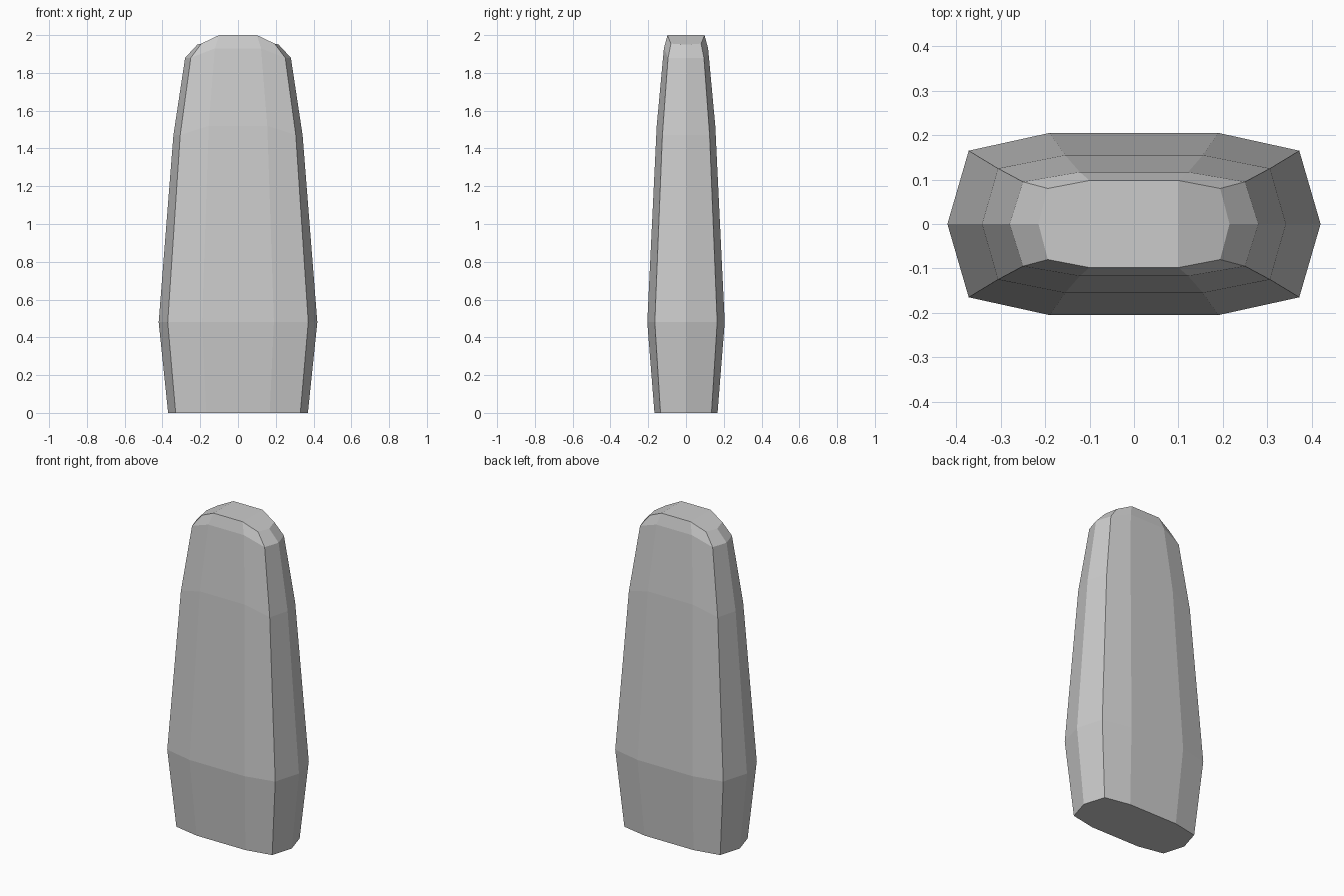
import bpy, bmesh

if "Cube" in bpy.data.objects:
    bpy.data.objects.remove(bpy.data.objects["Cube"])

# Quarter profile of each ring: side point, corner point, face point (x, y, z)
RINGS = [
    [(.37, 0, 0), (.33, .135, 0), (.168, .167, 0)],
    [(.42, 0, .48), (.372, .165, .48), (.19, .205, .48)],
    [(.342, 0, 1.47), (.306, .125, 1.47), (.155, .155, 1.52)],
    [(.28, 0, 1.88), (.25, .095, 1.88), (.122, .117, 1.93)],
    [(.215, 0, 1.95), (.194, .08, 1.955), (.1, .098, 2)],
]


def full_ring(quarter):
    """Mirror a quarter profile into a ten-sided ring."""
    side, corner, face = quarter
    half = [side, corner, face] + [(-x, y, z) for x, y, z in (face, corner, side)]
    return half + [(x, -y, z) for x, y, z in half[-2:0:-1]]


bm = bmesh.new()
loops = [[bm.verts.new(p) for p in full_ring(q)] for q in RINGS]

# Stone sides
for low, high in zip(loops, loops[1:]):
    for i in range(10):
        j = (i + 1) % 10
        bm.faces.new((low[i], low[j], high[j], high[i]))

# Flat base, flat top and the two sloping shoulders
bm.faces.new(loops[0][::-1])
top = loops[-1]
for ids in ((2, 3, 7, 8), (0, 1, 2, 8, 9), (3, 4, 5, 6, 7)):
    bm.faces.new([top[i] for i in ids])

bmesh.ops.recalc_face_normals(bm, faces=bm.faces)
mesh = bpy.data.meshes.new("standing_stone")
bm.to_mesh(mesh)
bm.free()
bpy.context.collection.objects.link(bpy.data.objects.new("standing_stone", mesh))
